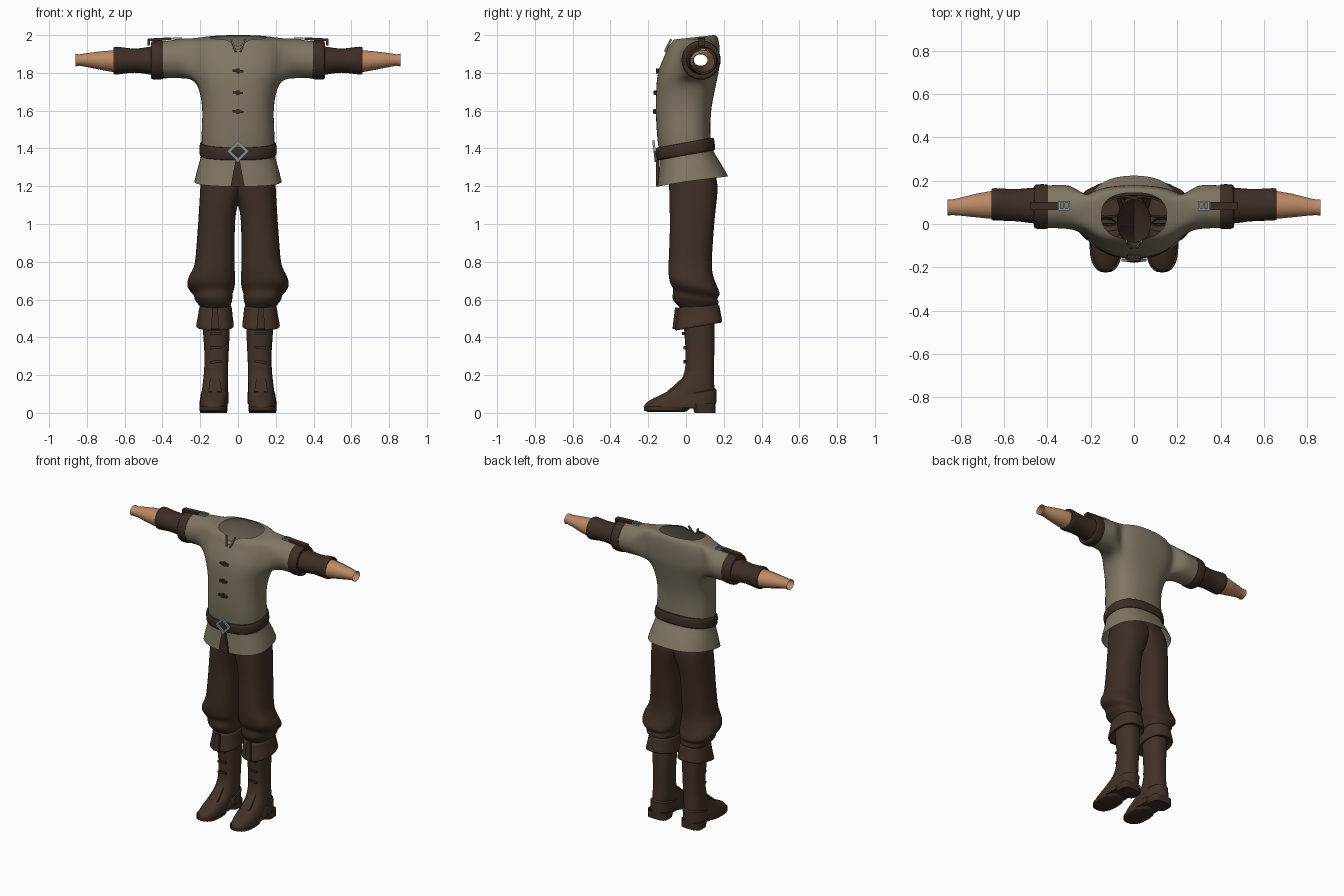
import bpy, bmesh, math
from mathutils import Matrix, Vector


def material(name, rgb):
    m = bpy.data.materials.new(name)
    m.diffuse_color = (*rgb, 1)
    return m


LINEN = material("linen", (0.215, 0.185, 0.125))
BROWN = material("trouser_brown", (0.047, 0.027, 0.018))
LEATHER = material("boot_leather", (0.056, 0.032, 0.021))
DARK = material("dark_leather", (0.045, 0.027, 0.018))
SKIN = material("skin", (0.50, 0.25, 0.13))
STEEL = material("steel", (0.24, 0.33, 0.36))


def finish(name, bm, mat, mirror=False, subdiv=0, angle=40):
    bmesh.ops.recalc_face_normals(bm, faces=bm.faces)
    me = bpy.data.meshes.new(name)
    bm.to_mesh(me)
    bm.free()
    me.materials.append(mat)
    me.shade_smooth()
    me.set_sharp_from_angle(angle=math.radians(angle))
    ob = bpy.data.objects.new(name, me)
    bpy.context.collection.objects.link(ob)
    if mirror:
        mod = ob.modifiers.new("mirror", 'MIRROR')
        mod.use_mirror_merge = False
    if subdiv:
        mod = ob.modifiers.new("smooth", 'SUBSURF')
        mod.levels = mod.render_levels = subdiv
    return ob


def power(v, e):
    return math.copysign(abs(v) ** e, v)


def ring(z, x0, x1, y0, y1, tilt=0, cy=None, e=0.82, n=24):
    """Rounded horizontal section; tilt lifts the back and lowers the front."""
    cy = (y0 + y1) / 2 if cy is None else cy
    pts = []
    for k in range(n):
        a = 2 * math.pi * k / n
        s = power(math.sin(a), e)
        x = (x0 + x1) / 2 + (x1 - x0) / 2 * power(math.cos(a), e)
        pts.append(Vector((x, cy + s * (y1 - cy if s > 0 else cy - y0), z + tilt * s)))
    return pts


def arm_ring(x, y, z, ry, rz, n=16):
    """Section across an arm, starting at the lower front."""
    return [Vector((x, y + ry * math.cos(a), z + rz * math.sin(a)))
            for a in (2 * math.pi * i / n - 0.75 * math.pi for i in range(n))]


def bridge(bm, a, b, skip=()):
    n = len(a)
    for k in range(n):
        if k not in skip:
            bm.faces.new((a[k], a[(k + 1) % n], b[(k + 1) % n], b[k]))


def loft(name, rings, mat, mirror=False, subdiv=0, cap_end=False, angle=40):
    bm = bmesh.new()
    rows = [[bm.verts.new(p) for p in r] for r in rings]
    for a, b in zip(rows, rows[1:]):
        bridge(bm, a, b)
    if cap_end:
        bm.faces.new(rows[-1])
    return finish(name, bm, mat, mirror, subdiv, angle)


def box(name, pos, size, mat, mirror=False, rot_x=0, rot_y=0, taper=1):
    bm = bmesh.new()
    bmesh.ops.create_cube(bm, size=1)
    for v in bm.verts:
        if v.co.z > 0:
            v.co.x *= taper
        v.co = Vector(v.co[i] * size[i] for i in range(3))
    m = Matrix.Rotation(rot_x, 4, 'X') @ Matrix.Rotation(rot_y, 4, 'Y')
    bmesh.ops.transform(bm, matrix=Matrix.Translation(pos) @ m, verts=bm.verts)
    return finish(name, bm, mat, mirror)


# Tunic: hollow torso with side openings, sleeves grown out of the openings
profile = [  # z, half width, front, back, tilt, widest y
    (1.225, .233, -.152, .225, .027, 0), (1.30, .215, -.145, .185, .025, 0),
    (1.37, .192, -.138, .14, .02, 0), (1.43, .195, -.15, .132, .01, 0),
    (1.50, .194, -.157, .13, 0, 0), (1.60, .188, -.162, .132, 0, 0),
    (1.69, .200, -.16, .15, 0, .02), (1.765, .228, -.157, .165, 0, .04),
    (1.82, .248, -.147, .178, 0, .06), (1.88, .255, -.12, .18, 0, .06),
    (1.935, .250, -.095, .18, 0, .06), (1.98, .225, -.085, .17, .02, .06),
    (1.988, .152, -.07, .145, .012, .04)]
bm = bmesh.new()
rows = [[bm.verts.new(p) for p in ring(z, -w, w, f, b, t, c)]
        for z, w, f, b, t, c in profile]
rows[-1][18].co = (0, -.092, 1.925)   # neck slit
rows[-2][18].co = (0, -.115, 1.90)
LOW, TOP = 7, 11
for i in range(len(rows) - 1):
    bridge(bm, rows[i], rows[i + 1], (22, 23, 0, 1, 10, 11, 12, 13) if LOW <= i < TOP else ())
for side in (1, -1):
    col = (lambda k: k % 24) if side == 1 else (lambda k: (12 - k) % 24)
    loop = [rows[LOW][col(k)] for k in range(-2, 2)]
    loop += [rows[r][col(2)] for r in range(LOW, TOP)]
    loop += [rows[TOP][col(k)] for k in range(2, -2, -1)]
    loop += [rows[r][col(-2)] for r in range(TOP, LOW, -1)]
    for x, y, z, ry, rz in [(.29, .08, 1.878, .105, .108), (.35, .08, 1.872, .102, .103),
                            (.42, .08, 1.868, .100, .099)]:
        nxt = [bm.verts.new((side * p.x, p.y, p.z)) for p in arm_ring(x, y, z, ry, rz)]
        bridge(bm, loop, nxt)
        loop = nxt
finish("tunic", bm, LINEN, subdiv=2, angle=180)

# Belt with diamond buckle and hanging tail
loft("belt", [ring(z, -w, w, f, b, .026) for z, w, f, b in [
    (1.365, .185, -.135, .13), (1.362, .202, -.152, .152), (1.372, .208, -.158, .156),
    (1.42, .206, -.162, .152), (1.432, .201, -.158, .147), (1.43, .185, -.14, .125)]],
    DARK, subdiv=1)
bm = bmesh.new()
corners = [[bm.verts.new((r * math.cos(k * math.pi / 2), y, r * math.sin(k * math.pi / 2)))
            for k in range(4)] for r, y in [(.058, 0), (.058, -.012), (.036, -.012), (.036, 0)]]
for i in range(4):
    bridge(bm, corners[i], corners[(i + 1) % 4])
bmesh.ops.transform(bm, matrix=Matrix.Translation((0, -.160, 1.386)) @ Matrix.Rotation(.12, 4, 'X'),
                    verts=bm.verts)
finish("belt_buckle", bm, STEEL)
box("belt_tail", (-.002, -.152, 1.27), (.075, .016, .145), DARK, taper=.25)

# Toggles down the chest and trim around the neck slit
for z, y, w in [(1.81, -.152, .06), (1.695, -.164, .055), (1.595, -.167, .06)]:
    box("toggle", (0, y, z), (w, .016, .012), DARK, rot_y=.08)
    box("toggle_loop", (0, y + .002, z), (.014, .016, .026), DARK)
box("neck_trim", (.024, -.095, 1.945), (.008, .012, .075), LINEN, True, rot_x=-.45, rot_y=.3)

# Sleeve cuffs with shoulder straps
loft("sleeve_cuff", [arm_ring(x, .08, z, r, r) for x, z, r in [
    (.395, 1.868, .090), (.392, 1.869, .105), (.42, 1.868, .107),
    (.455, 1.867, .105), (.462, 1.867, .098), (.458, 1.867, .075)]], DARK, True, 1)
box("shoulder_strap", (.415, .083, 1.978), (.125, .036, .014), DARK, True, rot_y=.05)
box("strap_end", (.472, .083, 1.962), (.012, .036, .034), DARK, True)
for dy in (-.018, .018):
    box("strap_buckle_side", (.322, .085 + dy, 1.983), (.05, .008, .01), STEEL, True)
for dx in (-.022, 0, .022):
    box("strap_buckle_bar", (.322 + dx, .085, 1.983), (.008, .04, .01), STEEL, True)

# Bracers and bare forearms, open at the wrist
loft("bracer", [arm_ring(x, y, 1.865, ry, rz) for x, y, ry, rz in [
    (.40, .085, .085, .080), (.46, .085, .086, .078), (.50, .086, .080, .069),
    (.55, .087, .075, .064), (.60, .089, .076, .070), (.645, .091, .077, .077),
    (.662, .091, .074, .074), (.655, .09, .060, .060)]], DARK, True, 1)
loft("forearm", [arm_ring(x, y, z, ry, rz, 12) for x, y, z, ry, rz in [
    (.60, .088, 1.862, .066, .062), (.66, .088, 1.862, .066, .060), (.73, .085, 1.865, .056, .050),
    (.80, .08, 1.868, .043, .038), (.84, .077, 1.868, .037, .031),
    (.86, .076, 1.868, .039, .035)]], SKIN, True, angle=60)

# Trousers: overlapping legs with gathered knees
loft("trouser_leg", [ring(*r) for r in [
    (1.34, -.08, .182, -.10, .12), (1.24, -.06, .199, -.09, .17), (1.16, -.025, .202, -.09, .168),
    (1.08, .010, .207, -.088, .158), (1.00, .016, .212, -.085, .15), (.86, .018, .222, -.09, .14),
    (.77, .018, .230, -.094, .135, -.01), (.725, .014, .262, -.094, .15, -.02),
    (.675, .014, .275, -.09, .172, -.02), (.645, .024, .255, -.072, .184, -.02),
    (.625, .030, .232, -.066, .162, -.02), (.600, .028, .232, -.076, .178, -.015),
    (.575, .036, .210, -.065, .165, -.01), (.545, .05, .19, -.02, .14)]], BROWN, True, 2, angle=180)

# Folded boot cuffs with a front tab
loft("boot_cuff", [ring(*r) for r in [
    (.55, .05, .18, -.01, .14, .01), (.572, .040, .195, -.035, .165, .008),
    (.565, .032, .206, -.045, .178, .01), (.51, .028, .212, -.05, .184, .018),
    (.465, .020, .224, -.062, .194, .022), (.452, .022, .222, -.060, .192, .022),
    (.47, .045, .190, -.02, .155, .015)]], LEATHER, True, 1)
box("cuff_tab", (.121, -.055, .50), (.045, .02, .115), DARK, True, rot_x=-.12, taper=.6)

# Boots: shaft flowing into the foot
loft("boot", [ring(*r) for r in [
    (.53, .045, .188, -.012, .15), (.44, .042, .188, -.012, .152), (.34, .048, .178, -.002, .152),
    (.25, .052, .178, -.002, .148), (.20, .053, .182, -.012, .148), (.155, .053, .187, -.035, .15),
    (.12, .053, .192, -.085, .152), (.088, .053, .197, -.15, .155), (.065, .054, .201, -.20, .155),
    (.045, .055, .203, -.222, .155), (.026, .056, .203, -.224, .153),
    (.024, .058, .2, -.218, .15)]], LEATHER, True, 2, True, angle=180)
loft("heel_cup", [ring(*r) for r in [
    (.050, .049, .205, -.11, .160, .0), (.105, .049, .196, -.06, .162, .018),
    (.112, .056, .186, -.05, .150, .018)]], LEATHER, True)
loft("sole", [ring(*r) for r in [
    (.034, .055, .205, -.224, .03), (.012, .056, .204, -.222, .01),
    (.006, .064, .196, -.205, -.005)]], DARK, True, 0, True)
loft("heel", [ring(*r, e=.55) for r in [
    (.05, .054, .204, .03, .157, 0), (.0, .058, .202, .045, .157, 0)]], DARK, True, 0, True)

# Shin straps and instep seam
for z, y in [(.42, -.014), (.345, -.006), (.27, -.004)]:
    box("boot_strap", (.118, y, z), (.06, .016, .014), DARK, True, rot_y=.06)
box("instep_tongue", (.122, -.052, .148), (.07, .012, .12), LEATHER, True, rot_x=-.85, taper=.7)
